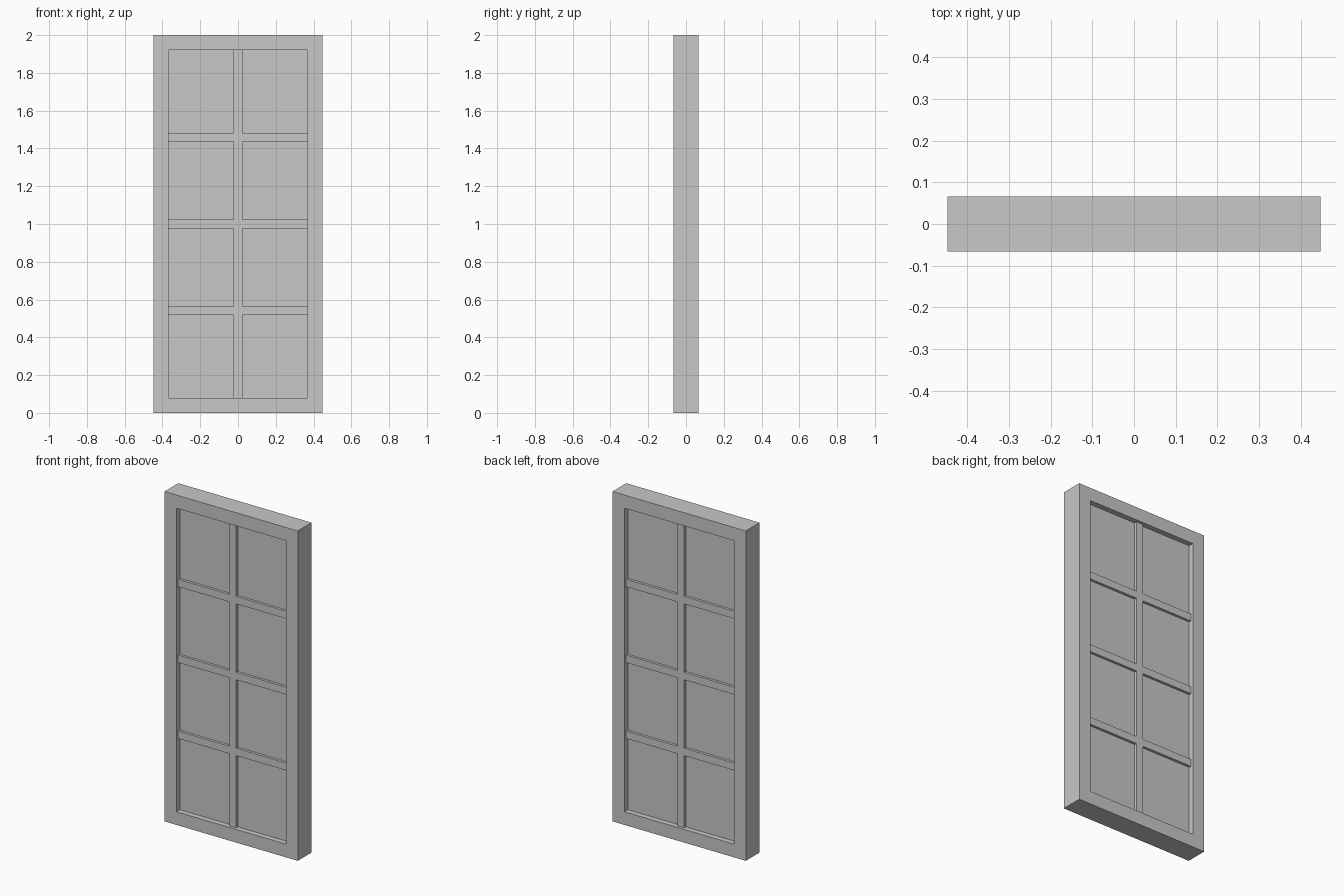
import bpy
import bmesh
from mathutils import Matrix, Vector

cube = bpy.data.objects.get("Cube")
if cube:
    bpy.data.objects.remove(cube, do_unlink=True)

WIDTH, HEIGHT, DEPTH = 0.894, 2.0, 0.132
BORDER = 0.08           # face width of the outer frame
BAR = 0.045             # face width of the glazing bars
BAR_DEPTH = 0.098
PANE_DEPTH = 0.066
ROWS = 4
OPEN_W, OPEN_H = WIDTH - 2 * BORDER, HEIGHT - 2 * BORDER

grey = bpy.data.materials.new("plain grey")
grey.use_nodes = True
colour = (0.58, 0.58, 0.58, 1)
grey.diffuse_color = colour
grey.node_tree.nodes["Principled BSDF"].inputs["Base Color"].default_value = colour


def add_object(name, bm):
    bmesh.ops.recalc_face_normals(bm, faces=bm.faces)
    mesh = bpy.data.meshes.new(name)
    bm.to_mesh(mesh)
    bm.free()
    mesh.materials.append(grey)
    obj = bpy.data.objects.new(name, mesh)
    bpy.context.collection.objects.link(obj)


def add_box(name, size, centre):
    bm = bmesh.new()
    matrix = Matrix.Translation(centre) @ Matrix.Diagonal((*size, 1))
    bmesh.ops.create_cube(bm, size=1, matrix=matrix)
    add_object(name, bm)


# Outer frame: inset a rectangle, open its middle and extrude the ring
bm = bmesh.new()
corners = [(-1, 0), (1, 0), (1, 1), (-1, 1)]
panel = bm.faces.new([bm.verts.new((x * WIDTH / 2, -DEPTH / 2, z * HEIGHT))
                      for x, z in corners])
panel.normal_update()
bmesh.ops.inset_region(bm, faces=[panel], thickness=BORDER,
                       use_boundary=True, use_even_offset=True)
bmesh.ops.delete(bm, geom=[panel], context='FACES')
ring = bmesh.ops.extrude_face_region(bm, geom=bm.faces[:], use_keep_orig=True)
moved = [v for v in ring["geom"] if isinstance(v, bmesh.types.BMVert)]
bmesh.ops.translate(bm, verts=moved, vec=Vector((0, DEPTH, 0)))
add_object("outer_frame", bm)

# Recessed pane, visible from both sides
add_box("pane", (OPEN_W, PANE_DEPTH, OPEN_H), (0, 0, HEIGHT / 2))

# Upright bar and the cross bars that meet it on each side
add_box("upright_bar", (BAR, BAR_DEPTH, OPEN_H), (0, 0, HEIGHT / 2))
length = (OPEN_W - BAR) / 2
for row in range(1, ROWS):
    z = BORDER + OPEN_H * row / ROWS
    for side, sign in (("left", 1), ("right", -1)):
        add_box(f"cross_bar_{side}_{row}", (length, BAR_DEPTH, BAR),
                (sign * (BAR + length) / 2, 0, z))
